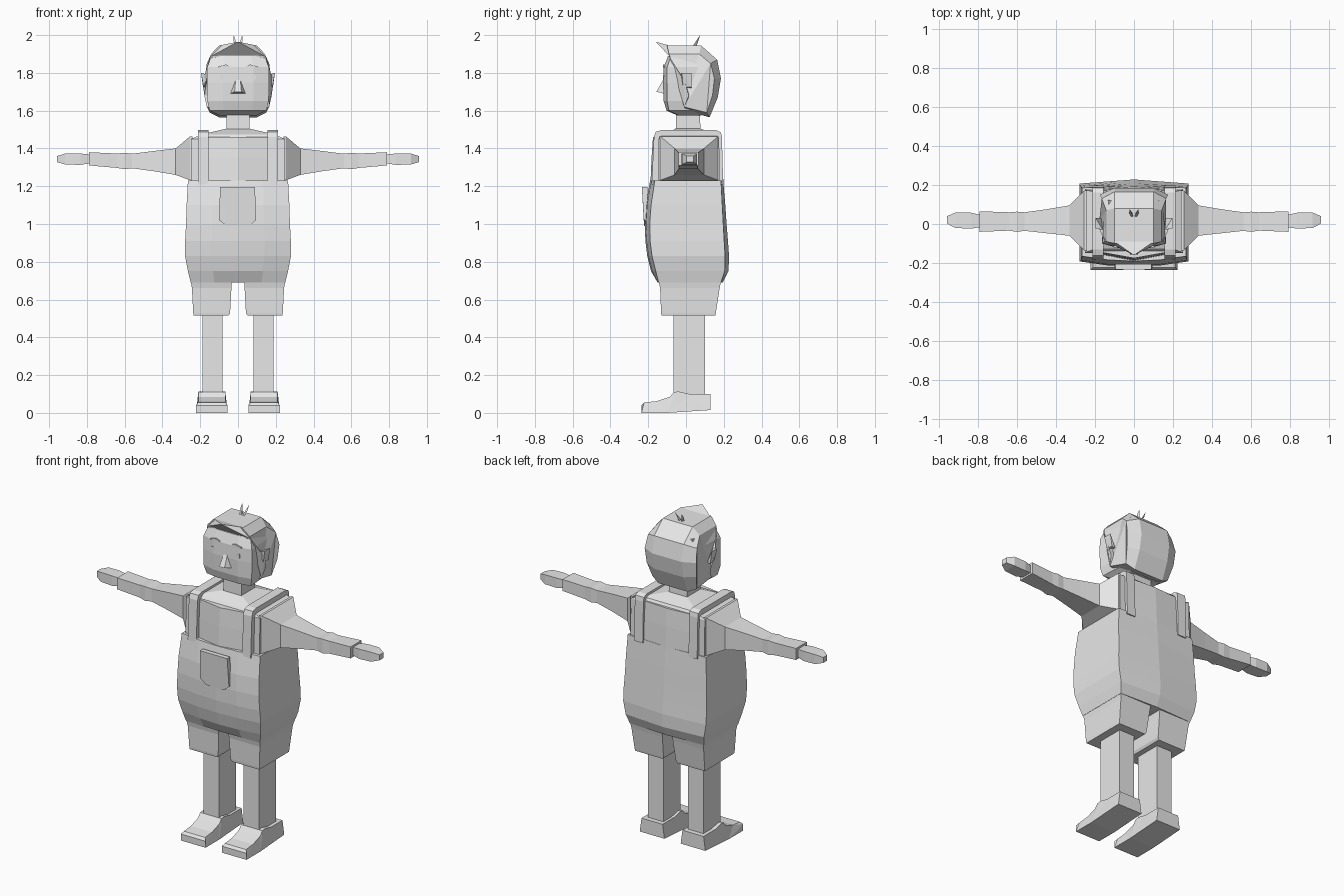
import bpy, bmesh
from mathutils import Vector

grey = bpy.data.materials.new("plain grey")
grey.diffuse_color = (0.8, 0.8, 0.8, 1)


def finish(name, bm):
    bmesh.ops.triangulate(bm, faces=[f for f in bm.faces if len(f.verts) > 4])
    bmesh.ops.recalc_face_normals(bm, faces=bm.faces)
    me = bpy.data.meshes.new(name)
    bm.to_mesh(me)
    bm.free()
    me.materials.append(grey)
    ob = bpy.data.objects.new(name, me)
    bpy.context.collection.objects.link(ob)
    return ob


def loft(name, rings):
    """Skin a list of equal-length point rings and cap both ends."""
    bm = bmesh.new()
    vs = [[bm.verts.new(p) for p in r] for r in rings]
    n = len(vs[0])
    for a, b in zip(vs, vs[1:]):
        for i in range(n):
            j = (i + 1) % n
            bm.faces.new((a[i], a[j], b[j], b[i]))
    bm.faces.new(vs[0])
    bm.faces.new(vs[-1])
    return finish(name, bm)


def hull(name, pts):
    bm = bmesh.new()
    for p in pts:
        bm.verts.new(p)
    bmesh.ops.convex_hull(bm, input=bm.verts)
    return finish(name, bm)


def rect_z(z, x0, x1, y0, y1):
    return [(x0, y0, z), (x1, y0, z), (x1, y1, z), (x0, y1, z)]


def rect_x(x, y0, y1, z0, z1):
    return [(x, y0, z0), (x, y1, z0), (x, y1, z1), (x, y0, z1)]


def extrude_x(name, profile, x0, x1):
    return loft(name, [[(x, y, z) for y, z in profile] for x in (x0, x1)])


def box(name, x0, x1, y0, y1, z0, z1):
    return loft(name, [rect_z(z0, x0, x1, y0, y1), rect_z(z1, x0, x1, y0, y1)])


# Trouser body: z, half width, front corner, front centre, back corner, back centre
body = [(0.69, .25, -.145, -.15, .185, .195), (0.75, .265, -.16, -.185, .205, .225),
        (0.83, .28, -.18, -.205, .207, .228), (0.91, .28, -.19, -.215, .202, .222),
        (1.0, .275, -.192, -.218, .197, .215), (1.1, .272, -.185, -.213, .192, .208),
        (1.23, .265, -.165, -.19, .185, .197)]
rings = []
for z, w, fc, fm, bc, bm_ in body:
    rings.append([(-w, fc, z), (-.5 * w, fc + .75 * (fm - fc), z), (0, fm, z),
                  (.5 * w, fc + .75 * (fm - fc), z), (w, fc, z),
                  (w, bc, z), (0, bm_, z), (-w, bc, z)])
loft("trouser_body", rings)

# Shirt
loft("shirt", [rect_z(1.21, -.25, .25, -.15, .18), rect_z(1.45, -.25, .25, -.145, .175),
               rect_z(1.475, -.19, .19, -.125, .16), rect_z(1.505, -.06, .06, -.05, .075)])

# Bowed bib panels, front and back
for name, edge, mid, back in (("front_bib", -.158, -.188, -.14), ("back_bib", .187, .198, .165)):
    loft(name, [[(-.155, edge * k, z), (0, mid * k, z), (.155, edge * k, z),
                 (.155, back * k, z), (-.155, back * k, z)]
                for z, k in ((1.22, 1), (1.35, .97), (1.46, .93))])

# Chest pocket
front = [(-.095, 1.195), (.09, 1.195), (.095, 1.02), (.06, .99), (-.06, .99), (-.1, 1.02)]
loft("pocket", [[(x, -.205, z) for x, z in front],
                [(x, -.222 - .06 * max(0, z - 1.0), z) for x, z in front]])

# Neck
loft("neck", [rect_z(1.49, -.062, .062, -.055, .078), rect_z(1.62, -.06, .06, -.05, .07)])

# Head: z, half width, front corner, front centre, back
head = [(1.575, .10, -.04, -.05, .08), (1.60, .15, -.09, -.108, .12), (1.65, .162, -.10, -.123, .13),
        (1.75, .165, -.10, -.127, .13), (1.83, .163, -.10, -.123, .13), (1.89, .142, -.08, -.10, .12)]
loft("head", [[(-w, fc, z), (-.5 * w, fm + .005, z), (.5 * w, fm + .005, z), (w, fc, z),
               (w * .9, b, z), (-w * .9, b, z)] for z, w, fc, fm, b in head])

# Hair shell: side profile (y, z), with the half width at each outer point
inner = [(-.10, 1.945), (.08, 1.945), (.165, 1.87), (.185, 1.77), (.168, 1.67), (.125, 1.565),
         (0, 1.60), (.02, 1.68), (0, 1.75), (-.09, 1.885)]
outer = [(-.09, 1.90, .142), (.07, 1.90, .142), (.13, 1.85, .165), (.15, 1.77, .175),
         (.14, 1.68, .168), (.11, 1.59, .15), (-.01, 1.62, .165), (.015, 1.68, .178),
         (-.005, 1.75, .188), (-.085, 1.88, .15)]
loft("hair", [[(-x, y, z) for y, z, x in outer], [(-.1, y, z) for y, z in inner],
              [(.1, y, z) for y, z in inner], [(x, y, z) for y, z, x in outer]])

# Peaked fringe and nose
hull("fringe", [(0, -.16, 1.965), (-.148, -.085, 1.885), (.148, -.085, 1.885),
                (-.1, -.09, 1.945), (.1, -.09, 1.945)])
hull("nose", [(-.012, -.12, 1.765), (.012, -.12, 1.765), (-.042, -.115, 1.69), (.042, -.115, 1.69),
              (-.018, -.157, 1.70), (.018, -.157, 1.70)])

for s, side in ((-1, "left"), (1, "right")):
    # Overall strap running over the shoulder
    outer_p = [(-.182, 1.21), (-.17, 1.46), (-.16, 1.488), (-.13, 1.497), (.16, 1.497),
               (.185, 1.485), (.19, 1.46), (.197, 1.21)]
    inner_p = [(.16, 1.21), (.16, 1.44), (-.13, 1.44), (-.13, 1.21)]
    extrude_x(side + "_strap", outer_p + inner_p, s * .155, s * .213)

    # Arm: x, y range, z range
    arm = [(.24, -.14, .172, 1.23, 1.463), (.255, -.135, .17, 1.232, 1.463), (.33, -.06, .095, 1.26, 1.40),
           (.45, -.047, .075, 1.28, 1.386), (.56, -.035, .06, 1.295, 1.372), (.60, -.04, .063, 1.29, 1.377),
           (.64, -.034, .06, 1.297, 1.373), (.79, -.04, .065, 1.31, 1.38)]
    loft(side + "_arm", [rect_x(s * x, *r) for x, *r in arm])
    hand = [(.78, -.015, .045, 1.322, 1.368), (.835, -.024, .058, 1.313, 1.373),
            (.915, -.02, .058, 1.315, 1.373), (.957, .002, .04, 1.327, 1.36)]
    loft(side + "_hand", [rect_x(s * x, *r) for x, *r in hand])

    # Short trouser leg
    legs = [(.515, .05, .235, -.13, .155), (.53, .042, .237, -.132, .158),
            (.66, .035, .244, -.137, .178), (.70, .032, .25, -.145, .186)]
    loft(side + "_trouser_leg", [rect_z(z, s * a, s * b, c, d) for z, a, b, c, d in legs])
    box(side + "_shin", s * .083, s * .188, -.065, .10, .08, .54)

    # Shoe
    shoe = [(.13, .015), (.13, .10), (.02, .10), (-.04, .113), (-.065, .11), (-.085, .085), (-.13, .07),
            (-.155, .062), (-.222, .055), (-.235, .04), (-.235, 0), (-.1, 0)]
    loft(side + "_shoe", [[(s * (x + t * .012 * (z > .05)), y, z) for y, z in shoe]
                          for x, t in ((.055, 1), (.222, -1))])

    # Ear, brow, eye and hair tuft
    hull(side + "_ear", [(s * .16, -.03, 1.79), (s * .196, -.022, 1.80), (s * .196, .03, 1.80),
                         (s * .185, .03, 1.725), (s * .182, -.015, 1.725), (s * .16, .03, 1.72)])
    hull(side + "_brow", [(s * x, y, z + d) for x, z in ((.04, 1.83), (.065, 1.838), (.105, 1.828))
                          for y in (-.121, -.112) for d in (0, .006)])
    box(side + "_eye", s * .075, s * .095, -.121, -.11, 1.765, 1.79)
    tip = Vector((s * .022, .075, 2.0))
    hull(side + "_tuft", [tip, (s * .003, .035, 1.94), (s * .014, .035, 1.94),
                          (s * .008, .055, 1.94), (s * .025, .058, 1.975), (s * .012, .062, 1.97)])
